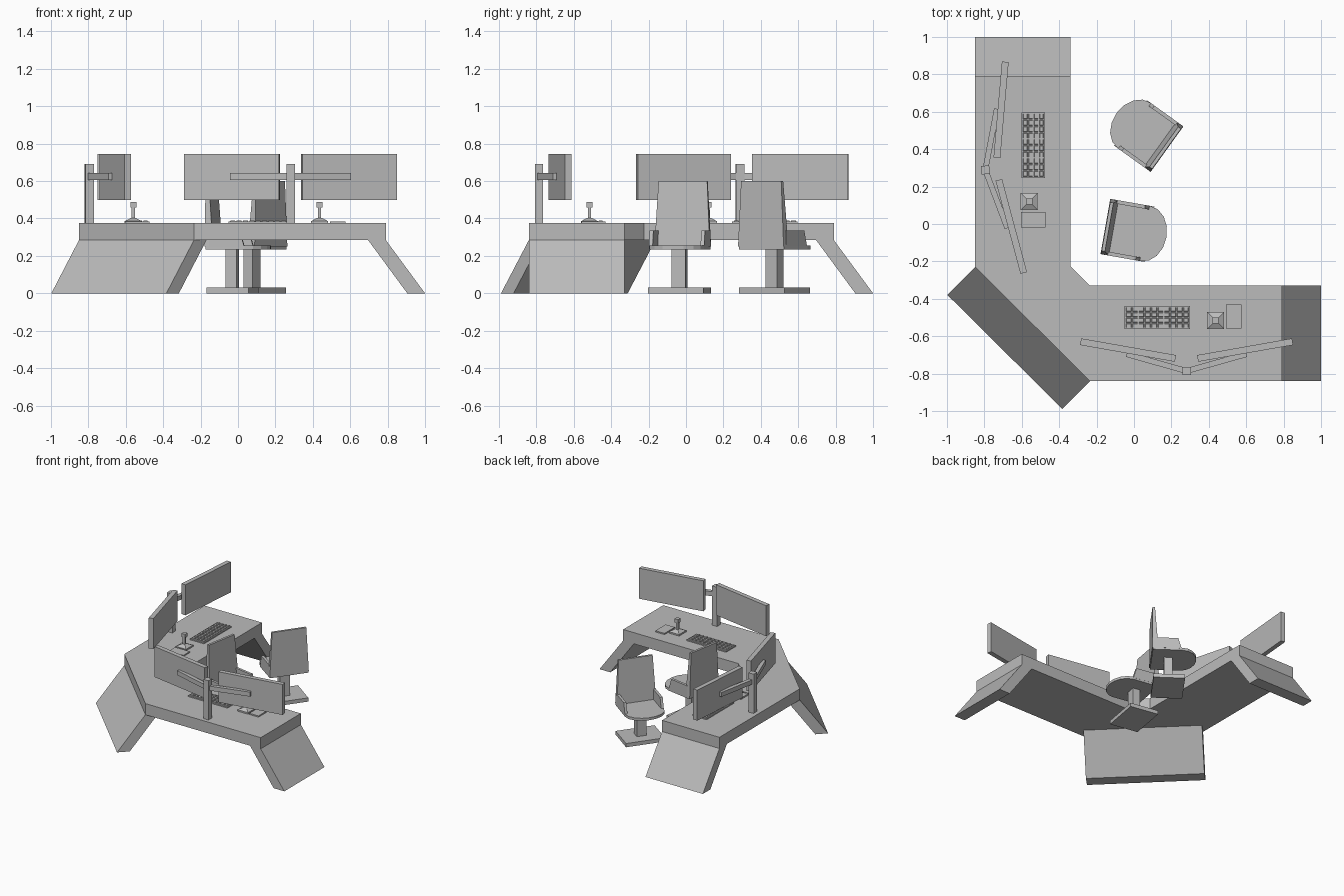
import bpy, bmesh
from math import radians, sin, cos, pi
from mathutils import Matrix, Vector

old = bpy.data.objects.get("Cube")
if old:
    bpy.data.objects.remove(old, do_unlink=True)

grey = bpy.data.materials.new("plain grey")
grey.use_nodes = True
grey.diffuse_color = (0.5, 0.5, 0.5, 1)
grey.node_tree.nodes["Principled BSDF"].inputs["Base Color"].default_value = (0.5, 0.5, 0.5, 1)


def place(x, y, angle=0):
    return Matrix.Translation((x, y, 0)) @ Matrix.Rotation(radians(angle), 4, 'Z')


def finish(name, bm, frame):
    bmesh.ops.recalc_face_normals(bm, faces=bm.faces)
    mesh = bpy.data.meshes.new(name)
    bm.to_mesh(mesh)
    bm.free()
    mesh.materials.append(grey)
    obj = bpy.data.objects.new(name, mesh)
    obj.matrix_world = frame
    bpy.context.collection.objects.link(obj)
    return obj


def add_loft(bm, low, high):
    """Solid between two matching loops of 3D points."""
    a = [bm.verts.new(p) for p in low]
    b = [bm.verts.new(p) for p in high]
    bm.faces.new(a[::-1])
    bm.faces.new(b)
    n = len(a)
    for i in range(n):
        j = (i + 1) % n
        bm.faces.new((a[i], a[j], b[j], b[i]))


def loft(name, low, high, frame=Matrix()):
    bm = bmesh.new()
    add_loft(bm, low, high)
    return finish(name, bm, frame)


def rect(x0, x1, y0, y1, z):
    return [(x0, y0, z), (x1, y0, z), (x1, y1, z), (x0, y1, z)]


def square(w, d, z):
    return rect(-w / 2, w / 2, -d / 2, d / 2, z)


def box(name, w, d, z0, z1, frame):
    return loft(name, square(w, d, z0), square(w, d, z1), frame)


# Desk top: an L with a cut corner
UNDER, TOP = 0.285, 0.375
outline = [(-0.85, 0.79), (-0.85, -0.23), (-0.235, -0.84), (0.79, -0.84),
           (0.79, -0.33), (-0.235, -0.33), (-0.34, -0.225), (-0.34, 0.79)]
loft("desk_top", [(x, y, UNDER) for x, y in outline], [(x, y, TOP) for x, y in outline])


# Slanted panel legs along three outer edges
def leg(name, p, q):
    p, q = Vector((*p, UNDER)), Vector((*q, UNDER))
    along = (q - p).normalized()
    out = Vector((along.y, -along.x, 0))
    high = [p, q, q - out * 0.095, p - out * 0.095]
    low = [v + out * 0.21 - Vector((0, 0, UNDER)) for v in high]
    loft(name, low, high)


leg("corner_leg", outline[1], outline[2])
leg("left_leg", outline[3], outline[4])
leg("back_leg", outline[7], outline[0])


# Twin monitors on one post
def monitors(name, frame):
    box(name + "_post", 0.045, 0.045, TOP, 0.69, frame)
    for side, tag in ((-1, "a"), (1, "b")):
        box(f"{name}_screen_{tag}", 0.515, 0.036, 0.50, 0.745,
            frame @ place(side * 0.313, 0.112, side * 10))
        end = Vector((side * 0.32, 0.09))
        mid = end / 2
        turn = Vector((side, 0)).angle_signed(end)
        box(f"{name}_arm_{tag}", end.length, 0.03, 0.606, 0.642,
            frame @ Matrix.Translation((mid.x, mid.y, 0)) @ Matrix.Rotation(-turn, 4, 'Z'))


monitors("front_monitor", place(0.281, -0.786))
monitors("side_monitor", place(-0.795, 0.289, -85))


# Keyboard, control stick and flat pad
def controls(name, keyboard, stick, pad):
    box(name + "_keyboard", 0.35, 0.125, TOP, 0.384, keyboard)
    bm = bmesh.new()
    cols, rows = 10, 4
    for i in range(cols):
        for j in range(rows):
            x = (i - (cols - 1) / 2) * 0.034
            y = (j - (rows - 1) / 2) * 0.029
            add_loft(bm, rect(x - 0.014, x + 0.014, y - 0.011, y + 0.011, 0.384),
                     rect(x - 0.012, x + 0.012, y - 0.009, y + 0.009, 0.39))
    finish(name + "_keys", bm, keyboard)
    box(name + "_stick_base", 0.092, 0.092, TOP, 0.387, stick)
    loft(name + "_stick_boot", square(0.085, 0.085, 0.387), square(0.03, 0.03, 0.402), stick)
    box(name + "_stick_shaft", 0.018, 0.018, 0.40, 0.46, stick)
    box(name + "_stick_grip", 0.032, 0.032, 0.458, 0.487, stick)
    box(name + "_pad", 0.082, 0.13, TOP, 0.385, pad)


controls("front", place(0.125, -0.50), place(0.436, -0.516), place(0.533, -0.495))
controls("side", place(-0.538, 0.422, -90), place(-0.56, 0.12, -90), place(-0.538, 0.022, -90))


# Chair, facing its own +x
def chair(name, frame):
    box(name + "_foot", 0.23, 0.30, 0, 0.03, frame)
    box(name + "_column", 0.06, 0.075, 0.03, 0.24, frame)
    seat = [(-0.12, -0.148)]
    for i in range(9):
        a = pi * (i / 8 - 0.5)
        seat.append((0.092 + 0.115 * cos(a), 0.15 * sin(a)))
    seat.append((-0.12, 0.148))
    loft(name + "_seat", [(x, y, 0.235) for x, y in seat],
         [(x, y, 0.255) for x, y in seat], frame)
    loft(name + "_backrest", rect(-0.125, -0.08, -0.15, 0.15, 0.25),
         rect(-0.122, -0.104, -0.132, 0.132, 0.60), frame)
    for side, tag in ((-1, "right"), (1, "left")):
        y0, y1 = sorted((side * 0.13, side * 0.15))
        loft(f"{name}_{tag}_armrest", rect(-0.10, 0.09, y0, y1, 0.25),
             rect(-0.10, 0.065, y0, y1, 0.335), frame)


chair("front_chair", place(-0.03, -0.035, -10))
chair("side_chair", place(0.075, 0.473, 144.3))
